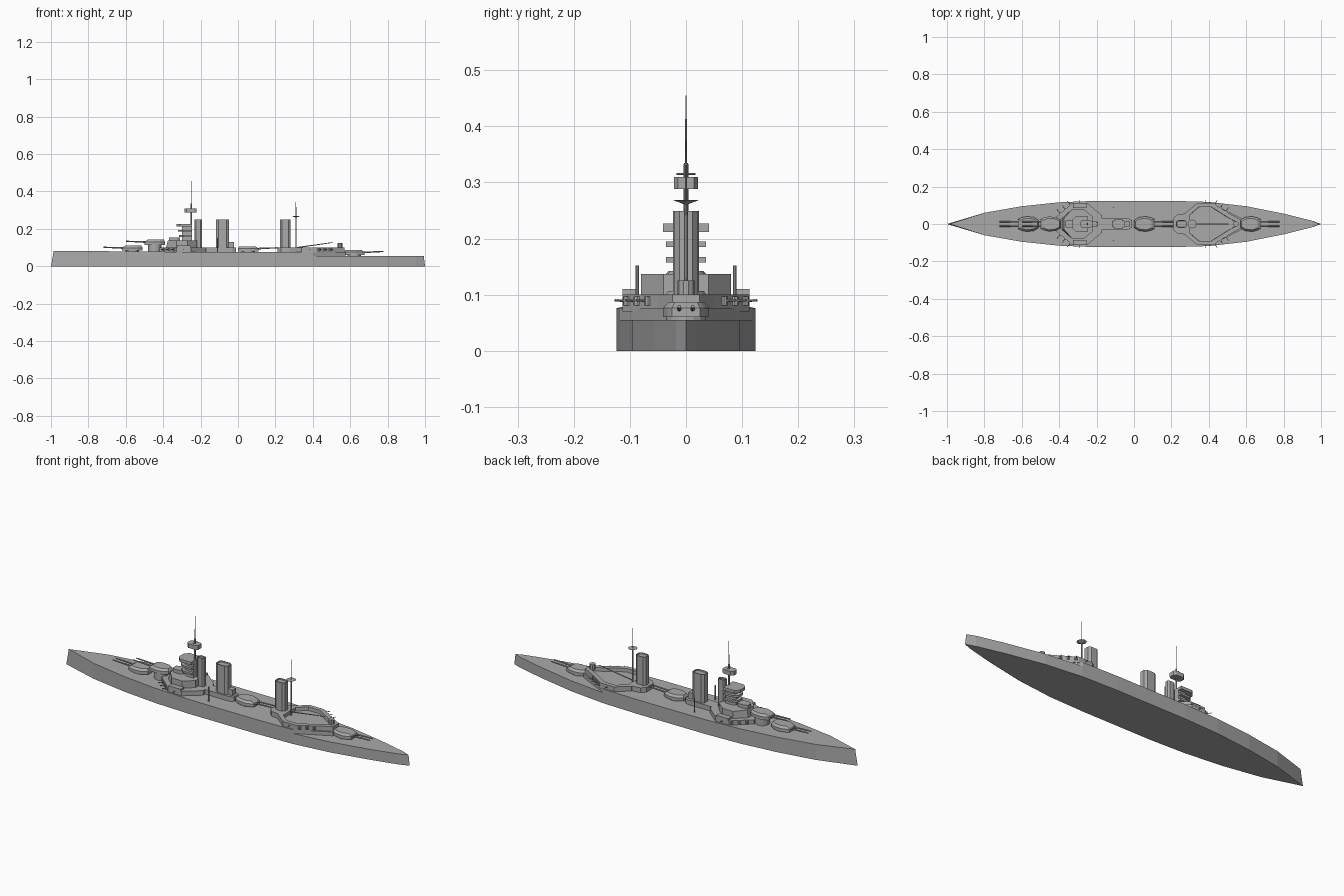
import bpy, bmesh, math
from mathutils import Vector

cube = bpy.data.objects.get("Cube")
if cube:
    bpy.data.objects.remove(cube)

grey = bpy.data.materials.new("naval grey")
grey.use_nodes = True
grey.diffuse_color = (0.4, 0.4, 0.4, 1)
grey.node_tree.nodes["Principled BSDF"].inputs["Base Color"].default_value = (0.4, 0.4, 0.4, 1)


def finish(name, bm):
    bmesh.ops.remove_doubles(bm, verts=bm.verts, dist=1e-5)
    bmesh.ops.recalc_face_normals(bm, faces=bm.faces)
    mesh = bpy.data.meshes.new(name)
    bm.to_mesh(mesh)
    bm.free()
    mesh.materials.append(grey)
    ob = bpy.data.objects.new(name, mesh)
    bpy.context.collection.objects.link(ob)
    return ob


def prism(name, half, z0, z1, top=None, well=None):
    """Symmetric block from (x, half width) stations; z1 may depend on x."""
    bm = bmesh.new()
    high = z1 if callable(z1) else (lambda x: z1)
    rings = []
    for (x, y), (tx, ty) in zip(half, top or half):
        rings.append([bm.verts.new(p) for p in
                      ((x, -y, z0), (x, y, z0), (tx, ty, high(tx)), (tx, -ty, high(tx)))])
    lids = []
    for a, b in zip(rings, rings[1:]):
        for i in range(4):
            j = (i + 1) % 4
            f = bm.faces.new((a[i], a[j], b[j], b[i]))
            if i == 2:
                lids.append(f)
    bm.faces.new(rings[0])
    bm.faces.new(rings[-1])
    if well:
        bmesh.ops.recalc_face_normals(bm, faces=bm.faces)
        bmesh.ops.inset_region(bm, faces=lids, thickness=well[0], use_even_offset=True)
        bmesh.ops.inset_region(bm, faces=lids, thickness=0.001, depth=-well[1])
    return finish(name, bm)


def box(name, x0, x1, y0, y1, z0, z1):
    bm = bmesh.new()
    bmesh.ops.create_cube(bm, size=1)
    for v in bm.verts:
        v.co = ((x0 + x1) / 2 + v.co.x * (x1 - x0), (y0 + y1) / 2 + v.co.y * (y1 - y0),
                (z0 + z1) / 2 + v.co.z * (z1 - z0))
    return finish(name, bm)


def rod(name, a, b, r0, r1=None, sides=8):
    a, b = Vector(a), Vector(b)
    bm = bmesh.new()
    bmesh.ops.create_cone(bm, cap_ends=True, segments=sides, radius1=r0,
                          radius2=r0 if r1 is None else r1, depth=(b - a).length)
    turn = (b - a).to_track_quat("Z", "Y")
    for v in bm.verts:
        v.co = turn @ v.co + (a + b) / 2
    return finish(name, bm)


# Hull: lower body, then raised deck ending in a V towards the stern
fore = [(-0.8, 0.06), (-0.6, 0.095), (-0.4, 0.116), (-0.2, 0.124), (0, 0.124), (0.2, 0.124), (0.4, 0.118)]
aft = [(0.6, 0.095), (0.8, 0.055), (0.95, 0.018)]
prism("lower_hull", [(-1, 0)] + fore + aft + [(1, 0)], 0, 0.055,
      top=[(-0.99, 0)] + fore + aft + [(0.993, 0)])
vee = [(0.52, 0.058), (0.575, 0.03)]
prism("raised_deck", [(-0.99, 0)] + fore + vee, 0.055,
      lambda x: 0.075 + 0.009 * max(0, -0.1 - x), top=[(-0.986, 0)] + fore + vee)


# Twin gun turrets
def turret(name, x, z, d, base):
    body = [(-0.055, 0.02), (-0.03, 0.036), (0.01, 0.041), (0.04, 0.033), (0.055, 0.025)]
    roof = [(-0.048, 0.014), (-0.026, 0.027), (0.01, 0.031), (0.03, 0.025), (0.038, 0.02)]
    mid = [(x + d * p, w) for p, w in body]
    prism(name, mid, z, z + 0.016)
    prism(name + "_roof", mid, z + 0.016, z + 0.027, top=[(x + d * p, w) for p, w in roof])
    rod(name + "_barbette", (x, 0, base), (x, 0, z), 0.036, sides=16)
    for s in (-1, 1):
        rod(name + "_barrel", (x + d * 0.04, s * 0.012, z + 0.014),
            (x + d * 0.155, s * 0.012, z + 0.019), 0.0045, 0.003)


turret("forward_turret", -0.565, 0.083, -1, 0.07)
turret("raised_turret", -0.445, 0.115, -1, 0.07)
turret("middle_turret", 0.055, 0.08, 1, 0.07)
turret("rear_turret", 0.622, 0.06, 1, 0.05)

# Forward superstructure and bridge tower
prism("forward_house", [(-0.42, 0.035), (-0.33, 0.112), (-0.25, 0.112), (-0.17, 0.045)], 0.07, 0.1)
prism("forward_upper_house", [(-0.385, 0.03), (-0.33, 0.08), (-0.27, 0.08), (-0.22, 0.04)], 0.1, 0.137,
      top=[(-0.375, 0.028), (-0.33, 0.08), (-0.27, 0.08), (-0.22, 0.04)])
prism("bridge_tower", [(-0.3, 0.014), (-0.285, 0.022), (-0.245, 0.022)], 0.137, 0.22)
prism("conning_tower", [(-0.37, 0.014), (-0.355, 0.022), (-0.325, 0.022), (-0.31, 0.014)], 0.13, 0.155)
for front, w, z, h in ((-0.315, 0.036, 0.157, 0.01), (-0.32, 0.036, 0.185, 0.01), (-0.33, 0.041, 0.212, 0.015)):
    prism("bridge_platform", [(front, w * 0.5), (front + 0.02, w), (-0.245, w)], z, z + h)
for s in (-1, 1):
    box("wing_shelter", -0.325, -0.255, min(s * 0.085, s * 0.113), max(s * 0.085, s * 0.113), 0.1, 0.11)
    rod("boat_post", (-0.11, s * 0.087, 0.07), (-0.11, s * 0.087, 0.152), 0.003)


# Funnels with flat-sided oval sections
def funnel(name, x0, x1, w, z0, z1):
    c = (x1 - x0) * 0.2
    prism(name, [(x0, w * 0.55), (x0 + c, w), (x1 - c, w), (x1, w * 0.55)], z0, z1, well=(0.003, 0.006))


funnel("front_funnel", -0.232, -0.192, 0.014, 0.1, 0.249)
funnel("middle_funnel", -0.118, -0.048, 0.023, 0.09, 0.249)
funnel("rear_funnel", 0.225, 0.282, 0.021, 0.09, 0.249)
prism("funnel_house", [(-0.18, 0.03), (-0.03, 0.03), (-0.01, 0.02)], 0.07, 0.1)
box("funnel_step", -0.05, -0.022, -0.014, 0.014, 0.1, 0.13)

# Rear superstructure with sunken boat well
prism("rear_funnel_house", [(0.21, 0.03), (0.23, 0.05), (0.3, 0.06)], 0.07, 0.1)
prism("rear_house", [(0.275, 0.06), (0.34, 0.113), (0.42, 0.113), (0.52, 0.05), (0.57, 0.024)],
      0.07, 0.1, well=(0.022, 0.018))
rod("rear_control_post", (0.545, 0, 0.098), (0.545, 0, 0.125), 0.015, sides=10)

# Secondary guns set along the angled house walls
for s in (-1, 1):
    for a, b in (((0.42, 0.113), (0.52, 0.05)), ((-0.33, 0.112), (-0.42, 0.035))):
        a, b = Vector(a), Vector(b)
        n = Vector((abs(b.y - a.y) * (1 if b.x > a.x else -1), abs(b.x - a.x))).normalized()
        for t in (0.12, 0.42, 0.72):
            p = a.lerp(b, t)
            q, e = p + n * 0.004, p + n * 0.025
            rod("gun_shield", (p.x, s * p.y, 0.081), (p.x, s * p.y, 0.097), 0.007)
            rod("small_gun", (q.x, s * q.y, 0.089), (e.x, s * e.y, 0.09), 0.002, sides=6)
    for x in (-0.29, 0.38):
        rod("side_gun", (x, s * 0.11, 0.089), (x, s * 0.127, 0.09), 0.002, sides=6)

# Foremast with spotting top
rod("foremast", (-0.25, 0, 0.13), (-0.25, 0, 0.335), 0.005, 0.004)
rod("foretopmast", (-0.25, 0, 0.33), (-0.25, 0, 0.455), 0.002, 0.001)
prism("spotting_top", [(-0.287, 0.012), (-0.275, 0.021), (-0.235, 0.021), (-0.223, 0.014)], 0.288, 0.31)
rod("foremast_crosstree", (-0.25, -0.017, 0.315), (-0.25, 0.017, 0.315), 0.0015)

# Mainmast with flared top platform and boat boom
rod("mainmast", (0.31, 0, 0.08), (0.31, 0, 0.27), 0.004, 0.003)
rod("maintopmast", (0.31, 0, 0.27), (0.31, 0, 0.375), 0.0018, 0.001)
rod("mainmast_platform", (0.31, 0, 0.261), (0.31, 0, 0.269), 0.003, 0.024)
rod("boat_boom", (0.315, 0, 0.1), (0.505, 0, 0.127), 0.003, 0.002)
